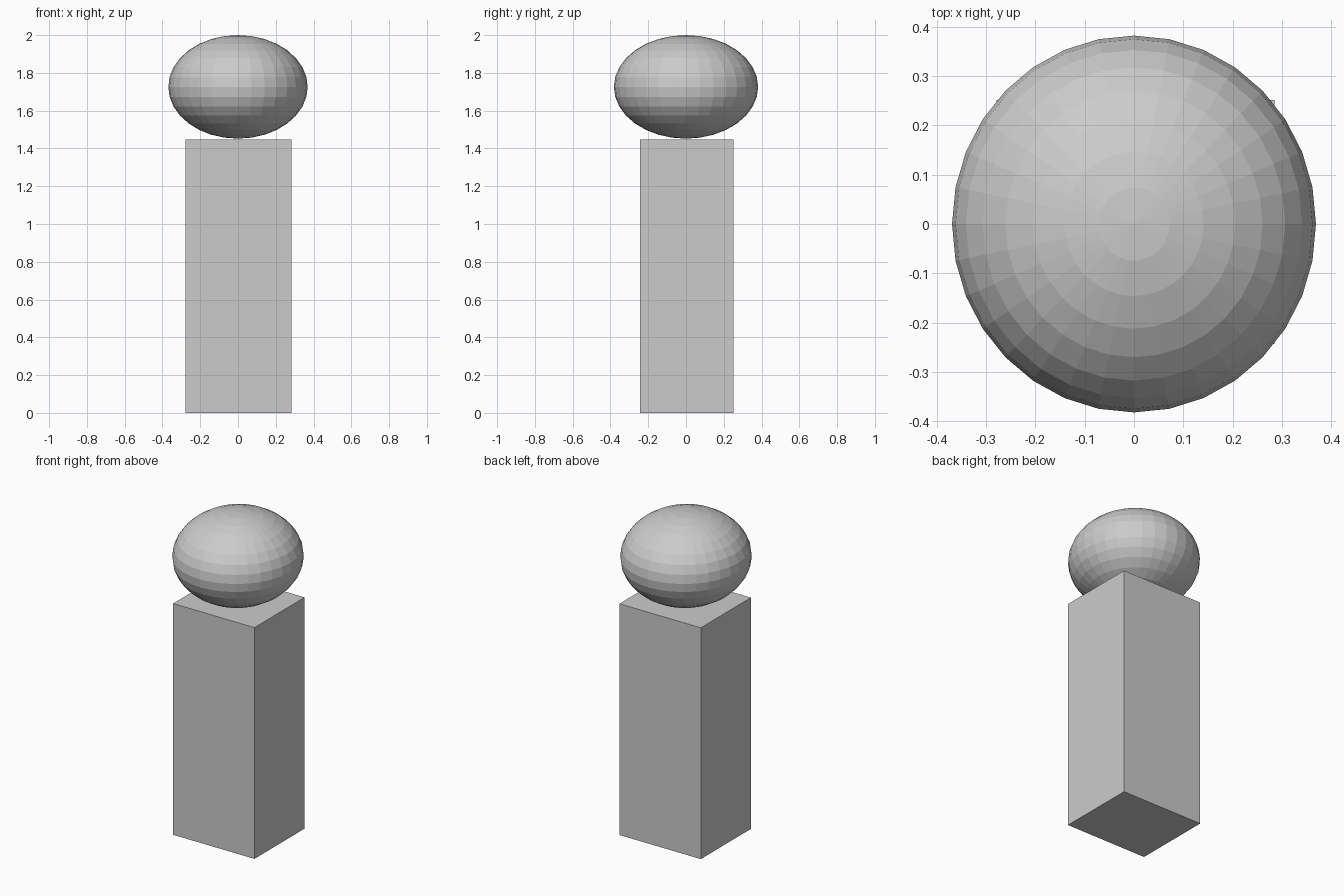
import bpy

if "Cube" in bpy.data.objects:
    bpy.data.objects.remove(bpy.data.objects["Cube"])

# Rectangular pillar
bpy.ops.mesh.primitive_cube_add(size=1, location=(0.003, 0.004, 0.7235))
pillar = bpy.context.object
pillar.name = "pillar"
pillar.scale = (0.563, 0.495, 1.447)
bpy.ops.object.transform_apply(location=False, rotation=False, scale=True)

# Flattened, flat-shaded ball resting on top
bpy.ops.mesh.primitive_uv_sphere_add(segments=32, ring_count=16, radius=1,
                                     location=(0, 0, 1.726))
ball = bpy.context.object
ball.name = "ball_top"
ball.scale = (0.369, 0.382, 0.274)
bpy.ops.object.transform_apply(location=False, rotation=False, scale=True)
